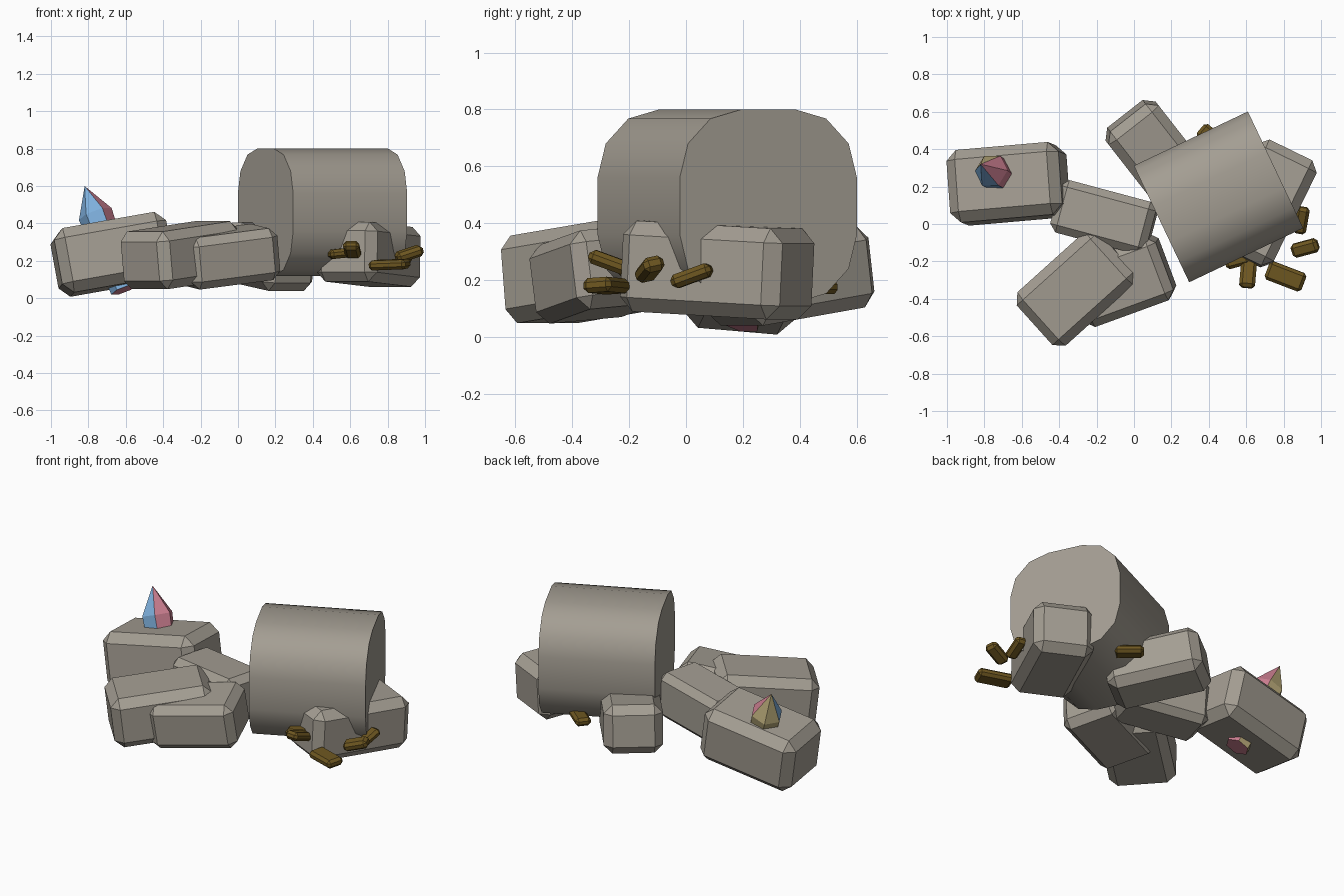
import bpy, bmesh, math
from mathutils import Vector, Euler

if "Cube" in bpy.data.objects:
    bpy.data.objects.remove(bpy.data.objects["Cube"])


def material(name, rgb):
    m = bpy.data.materials.new(name)
    m.diffuse_color = (*rgb, 1)
    m.use_nodes = True
    m.node_tree.nodes["Principled BSDF"].inputs["Base Color"].default_value = m.diffuse_color
    return m


STONE = material("grey stone", (0.37, 0.34, 0.29))
GOLD = material("dark gold", (0.155, 0.095, 0.015))
BLUE = material("crystal blue", (0.21, 0.43, 0.72))
PINK = material("crystal pink", (0.60, 0.21, 0.28))
KHAKI = material("crystal yellow", (0.48, 0.40, 0.19))


def finish(name, bm, mats):
    bmesh.ops.recalc_face_normals(bm, faces=bm.faces)
    me = bpy.data.meshes.new(name)
    bm.to_mesh(me)
    bm.free()
    for m in mats:
        me.materials.append(m)
    ob = bpy.data.objects.new(name, me)
    bpy.context.collection.objects.link(ob)
    return ob


def block(name, centre, size, rot, bevel, mat, segments=1, axis=None):
    """Bevelled box; with an axis given only edges along it are rounded."""
    bm = bmesh.new()
    bmesh.ops.create_cube(bm, size=1)
    bmesh.ops.scale(bm, vec=size, verts=bm.verts)
    edges = [e for e in bm.edges if axis is None or
             abs((e.verts[0].co - e.verts[1].co).normalized()[axis]) > 0.9]
    bmesh.ops.bevel(bm, geom=edges, offset=bevel, segments=segments,
                    profile=0.5, affect='EDGES')
    ob = finish(name, bm, [mat])
    ob.location = centre
    ob.rotation_euler = Euler([math.radians(a) for a in rot])
    return ob


# fallen stone blocks
for name, c, s, r, b in [
    ("crystal_block", (-0.672, 0.215, 0.235), (0.61, 0.39, 0.35), (-5, -10, 5), 0.055),
    ("middle_block", (-0.16, 0.035, 0.25), (0.53, 0.29, 0.29), (0, -3, -15), 0.04),
    ("front_left_block", (-0.305, -0.337, 0.23), (0.59, 0.385, 0.31), (0, -6.5, 42), 0.05),
    ("front_block", (-0.067, -0.30, 0.222), (0.51, 0.36, 0.28), (5, -7, 20), 0.045),
    ("back_block", (0.13, 0.36, 0.215), (0.34, 0.56, 0.29), (8, 0, 38), 0.05),
    ("right_block", (0.70, 0.11, 0.235), (0.355, 0.625, 0.32), (-3, 0, -26), 0.05),
]:
    block(name, c, s, r, b, STONE)

# big rounded column drum
drum = block("column_drum", (0.452, 0.145, 0.46), (0.675, 0.69, 0.68),
             (0, 0, 25.4), 0.24, STONE, segments=3, axis=0)
bpy.context.view_layer.objects.active = drum
drum.select_set(True)
bpy.ops.object.shade_smooth_by_angle(angle=math.radians(40))
drum.select_set(False)

# scattered gold bars
for i, (c, s, r) in enumerate([
    ((0.915, -0.128, 0.238), (0.15, 0.075, 0.055), (12, -18, 15)),
    ((0.81, -0.28, 0.18), (0.21, 0.105, 0.052), (4, -2, -21)),
    ((0.61, -0.265, 0.26), (0.085, 0.16, 0.05), (-20, 0, -5)),
    ((0.55, -0.19, 0.24), (0.13, 0.08, 0.05), (0, -6, 15)),
    ((0.42, 0.455, 0.175), (0.17, 0.09, 0.05), (0, 0, -40)),
    ((0.895, 0.02, 0.215), (0.07, 0.15, 0.05), (20, 0, -10)),
]):
    block(f"gold_bar_{i + 1}", c, s, r, 0.016, GOLD)

# six-sided crystal running through the left block
tip, foot = Vector((-0.82, 0.32, 0.60)), Vector((-0.61, 0.19, 0.045))
turn = (tip - foot).to_track_quat('Z', 'Y')
bm = bmesh.new()
rings = []
for t, radius in [(0, 0.072), (0.73, 0.093)]:
    centre = foot.lerp(tip, t)
    rings.append([bm.verts.new(centre + turn @ Vector((radius * math.cos(a), radius * math.sin(a), 0)))
                  for a in (math.tau * k / 6 for k in range(6))])
top = bm.verts.new(tip)
bm.faces.new(rings[0][::-1])
for k in range(6):
    n = (k + 1) % 6
    bm.faces.new((rings[0][k], rings[0][n], rings[1][n], rings[1][k]))
    bm.faces.new((rings[1][k], rings[1][n], top))
bmesh.ops.recalc_face_normals(bm, faces=bm.faces)
axis = (tip - foot).normalized()
for f in bm.faces:  # colour by compass direction around the axis
    side = f.normal - axis * f.normal.dot(axis)
    if side.length < 0.1:
        f.material_index = 1
        continue
    a = math.degrees(math.atan2(side.y, side.x)) % 360
    f.material_index = 2 if 65 < a < 185 else 0 if 185 <= a < 305 else 1
finish("crystal", bm, [BLUE, PINK, KHAKI])
